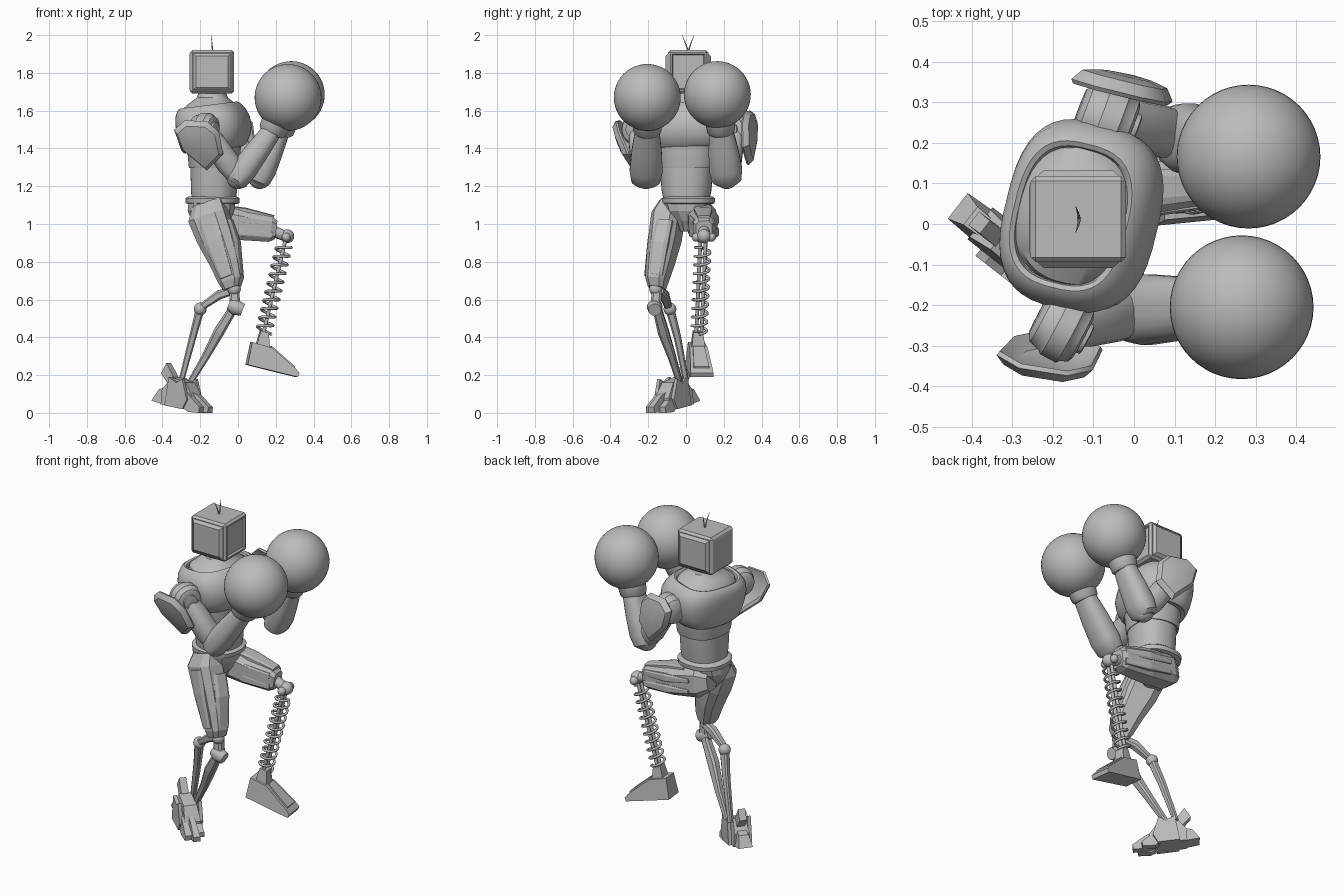
import bpy, bmesh, math
from mathutils import Vector, Matrix

old = bpy.data.objects.get("Cube")
if old:
    bpy.data.objects.remove(old)

grey = bpy.data.materials.new("plain grey")
grey.use_nodes = True
grey.diffuse_color = (0.5, 0.5, 0.5, 1)
grey.node_tree.nodes["Principled BSDF"].inputs["Base Color"].default_value = (0.5, 0.5, 0.5, 1)


def finish(name, bm, smooth=False):
    bmesh.ops.recalc_face_normals(bm, faces=bm.faces)
    mesh = bpy.data.meshes.new(name)
    bm.to_mesh(mesh)
    bm.free()
    mesh.materials.append(grey)
    ob = bpy.data.objects.new(name, mesh)
    bpy.context.collection.objects.link(ob)
    if smooth:
        bpy.ops.object.select_all(action='DESELECT')
        ob.select_set(True)
        bpy.context.view_layer.objects.active = ob
        bpy.ops.object.shade_smooth_by_angle(angle=math.radians(38))
    return ob


def skin(bm, rings):
    for a, b in zip(rings, rings[1:]):
        n = len(a)
        for i in range(n):
            bm.faces.new((a[i], a[(i + 1) % n], b[(i + 1) % n], b[i]))
    bm.faces.new(rings[0])
    bm.faces.new(rings[-1])


def tube(name, path, radii, sides=24, power=2.0, yaw=0.0, smooth=True):
    """Loft superellipse sections, radii (across, sideways), along a path."""
    bm = bmesh.new()
    pts = [Vector(p) for p in path]
    t = (pts[-1] - pts[0]).normalized()
    side = Vector((0, 1, 0))
    side.rotate(Matrix.Rotation(yaw, 3, 'Z'))
    v = (side - t * side.dot(t)).normalized()
    u = v.cross(t)
    rings = []
    for p, r in zip(pts, radii):
        a, b = r if isinstance(r, tuple) else (r, r)
        ring = []
        for i in range(sides):
            w = 2 * math.pi * (i + 0.5) / sides
            c, s = math.cos(w), math.sin(w)
            c = math.copysign(abs(c) ** (2 / power), c)
            s = math.copysign(abs(s) ** (2 / power), s)
            ring.append(bm.verts.new(p + u * a * c + v * b * s))
        rings.append(ring)
    skin(bm, rings)
    return finish(name, bm, smooth)


def stack(name, y, rows, **kw):
    """Upright loft from rows of (height, back x, front x, half width)."""
    return tube(name, [((b + f) / 2, y, z) for z, b, f, w in rows],
                [((f - b) / 2, w) for z, b, f, w in rows], **kw)


def ball(name, centre, radius, seg=24):
    bm = bmesh.new()
    bmesh.ops.create_uvsphere(bm, u_segments=seg, v_segments=seg // 2, radius=radius,
                              matrix=Matrix.Translation(centre))
    return finish(name, bm, True)


def prism(name, profile, origin, yaw, w0, w1, shift=0.0):
    """Side profile (forward, height) with a width that changes to the top."""
    bm = bmesh.new()
    top = max(p[1] for p in profile)
    low = min(p[1] for p in profile)
    place = Matrix.Translation(origin) @ Matrix.Rotation(yaw, 4, 'Z')
    rings = []
    for sign in (-1, 1):
        ring = []
        for f, z in profile:
            w = w0 + (w1 - w0) * (z - low) / (top - low)
            ring.append(bm.verts.new(place @ Vector((f, shift + sign * w / 2, z))))
        rings.append(ring)
    skin(bm, rings)
    return finish(name, bm)


# Head: chamfered box with a recessed screen and raised side panels
bm = bmesh.new()
bmesh.ops.create_cube(bm, size=1, matrix=Matrix.Translation((-0.137, 0.012, 1.806))
                      @ Matrix.Diagonal((0.234, 0.212, 0.228, 1)))
bmesh.ops.bevel(bm, geom=bm.edges[:], offset=0.012, segments=1, affect='EDGES')
for f in [f for f in bm.faces if f.calc_area() > 0.02]:
    n = f.normal.copy()
    if abs(n.y) > 0.9:
        bmesh.ops.inset_region(bm, faces=[f], thickness=0.006)
        bmesh.ops.inset_region(bm, faces=[f], thickness=0.022, depth=0.014)
    elif n.x > 0.9:
        bmesh.ops.inset_region(bm, faces=[f], thickness=0.012)
        bmesh.ops.inset_region(bm, faces=[f], thickness=0.006, depth=-0.012)
    elif n.x < -0.9:
        bmesh.ops.inset_region(bm, faces=[f], thickness=0.025, depth=0.004)
finish("head", bm)
for side, tip in (("left", 0.042), ("right", -0.02)):
    tube(side + "_antenna", [(-0.135, 0.012, 1.915), (-0.137, 0.012 + (tip - 0.012) * 0.4, 1.95),
                             (-0.143, tip, 2.0)], [0.004, 0.003, 0.001], sides=6)

# Torso, yawed slightly to the right; the yoke slopes down to the front
TURN = math.radians(-14)
stack("neck", 0.02, [(1.57, -.295, .02, .18), (1.615, -.28, .0, .168), (1.645, -.245, -.025, .125),
                     (1.67, -.215, -.055, .085), (1.69, -.21, -.062, .078), (1.72, -.21, -.062, .078)],
      sides=40, power=2.3, yaw=TURN)
stack("chest_armour", 0.02, [(1.40, -.26, 0, .16), (1.393, -.275, .02, .18), (1.41, -.29, .038, .2),
                             (1.45, -.303, .056, .218), (1.5, -.314, .062, .23), (1.55, -.32, .05, .234),
                             (1.59, -.32, .028, .222), (1.622, -.31, .0, .196),
                             (1.63, -.298, -.014, .182), (1.624, -.286, -.022, .17), (1.6, -.28, -.03, .165)],
      sides=40, power=2.8, yaw=TURN)
stack("ribs", 0.008, [(1.30, -.25, -.005, .14), (1.296, -.257, .005, .146), (1.31, -.26, .008, .15),
                      (1.42, -.27, .015, .165)], sides=32, power=2.4, yaw=TURN / 2)
stack("abdomen", 0.003, [(1.12, -.245, -.012, .12), (1.18, -.248, -.006, .132),
                         (1.32, -.252, .0, .142)], sides=32, power=2.3, yaw=TURN / 2)
stack("belt", 0.012, [(1.105, -.26, -.01, .125), (1.11, -.277, .007, .14), (1.135, -.28, .01, .143),
                      (1.145, -.265, -.005, .13)], sides=32, power=2.3)
stack("pelvis", 0.0, [(0.96, -.2, -.08, .03), (1.02, -.25, -.04, .06), (1.07, -.27, -.015, .115),
                      (1.115, -.265, -.01, .13)], sides=12, power=2.6, smooth=False)


# Arms: barrel shoulder, upper arm, forearm, round glove
def arm(tag, back, front, elbow, wrist, glove):
    back, front, elbow = Vector(back), Vector(front), Vector(elbow)
    wrist, glove = Vector(wrist), Vector(glove)
    span = front - back
    tube(tag + "_shoulder", [back + span * k for k in (0, .1, .35, .4, .75, .8, .95, 1)],
         [.05, .07, .08, .086, .086, .078, .07, .055], sides=28)
    tube(tag + "_shoulder_cap", [front - span * .05, front + span * .08, front + span * .1],
         [.042, .04, .032], sides=20)
    mid = back.lerp(front, 0.55)
    tube(tag + "_shoulder_link", [(-0.13, 0.02, 1.5), mid], [.06, .05], yaw=math.pi / 2)
    tube(tag + "_upper_arm", [mid.lerp(elbow, k) for k in (0, .3, .7, 1)],
         [.05, .062, .066, .05], sides=16, power=2.4)
    ball(tag + "_elbow", elbow, 0.06)
    low = elbow + (elbow - wrist) * 0.12
    tube(tag + "_forearm", [low.lerp(wrist, k) for k in (0, .06, .25, .6, 1)],
         [(.045, .055), (.062, .078), (.07, .088), (.064, .08), (.052, .064)], sides=20, power=2.5)
    out = (glove - wrist).normalized()
    tube(tag + "_glove_cuff", [wrist - out * .025, wrist - out * .01, wrist + out * .03,
                               wrist + out * .06, wrist + out * .1],
         [.06, .074, .078, .088, .125], sides=28)
    ball(tag + "_glove", glove, 0.177, 48)


arm("right", (-0.235, -0.222, 1.505), (-0.125, -0.28, 1.5), (0.0, -0.212, 1.245),
    (0.185, -0.205, 1.5), (0.265, -0.205, 1.67))
arm("left", (-0.135, 0.285, 1.505), (-0.005, 0.235, 1.5), (0.115, 0.215, 1.245),
    (0.225, 0.185, 1.5), (0.282, 0.166, 1.685))

# Shoulder guards: hollow faceted shields
SHIELD = [(-.13, .08), (-.07, .135), (.05, .13), (.11, .07), (.125, -.06), (.03, -.155), (-.1, -.03)]


def guard(name, centre, yaw, lean, flip):
    bm = bmesh.new()
    place = (Matrix.Translation(centre) @ Matrix.Rotation(math.radians(yaw), 4, 'Z')
             @ Matrix.Rotation(math.radians(lean), 4, 'X'))
    rings = [[bm.verts.new(place @ Vector((x * k, flip * d, z * k))) for x, z in SHIELD]
             for k, d in ((.6, .032), (.95, .002), (1, .012), (.84, .04), (.5, .05))]
    skin(bm, rings)
    return finish(name, bm, True)


guard("right_shoulder_guard", (-0.203, -0.302, 1.43), -10, 24, -1)
guard("left_shoulder_guard", (-0.03, 0.318, 1.465), -14, 3, 1)

# Thighs: chamfered shells with long panels
BOX = dict(sides=8, power=3.4, smooth=False)
LEG = dict(BOX, yaw=math.radians(-18))
tube("right_thigh", [(-0.16, -0.075, 1.11), (-0.155, -0.095, 1.04), (-0.115, -0.11, 0.93),
                     (-0.065, -0.135, 0.8), (-0.035, -0.155, 0.70), (-0.03, -0.155, 0.66)],
     [(.085, .055), (.108, .078), (.102, .078), (.082, .068), (.066, .055), (.045, .045)], **LEG)
tube("right_thigh_front_panel", [(-0.055, -0.11, 1.02), (-0.025, -0.135, 0.9), (0.0, -0.16, 0.73)],
     [(.025, .045), (.035, .05), (.025, .042)], **LEG)
tube("right_thigh_side_panel", [(-0.165, -0.155, 1.03), (-0.125, -0.175, 0.9), (-0.06, -0.195, 0.72)],
     [(.055, .02), (.055, .022), (.038, .022)], **LEG)
tube("left_thigh", [(-0.22, 0.07, 1.03), (-0.16, 0.08, 1.025), (0.0, 0.09, 0.996), (0.17, 0.095, 0.972),
                    (0.2, 0.095, 0.968)],
     [(.055, .05), (.092, .08), (.084, .08), (.07, .06), (.052, .045)], **BOX)
for tag, y in (("outer", 0.16), ("inner", 0.03)):
    for k, z in enumerate((1.04, 0.975)):
        tube("left_thigh_%s_rail_%d" % (tag, k + 1),
             [(-0.13, y, z), (0.02, y, z - 0.017), (0.18, 0.095 + (y - 0.095) * .7, z - 0.035)],
             [(.012, .008), (.026, .016), (.018, .012)], **BOX)
tube("left_thigh_top_panel", [(-0.08, 0.09, 1.09), (0.04, 0.09, 1.073), (0.19, 0.095, 1.035)],
     [(.012, .05), (.014, .05), (.012, .034)], **BOX)

# Right shin: knee, twin struts and a rear joint
ball("right_knee", (-0.02, -0.16, 0.655), 0.035)
tube("right_knee_bracket", [(-0.02, -0.155, 0.66), (-0.015, -0.16, 0.56)], [.026, .03], **BOX)
tube("right_knee_hub", [(-0.05, -0.165, 0.575), (-0.015, -0.165, 0.56), (0.025, -0.165, 0.545)],
     [.03, .042, .034], sides=16)
tube("right_knee_bar", [(-0.02, -0.14, 0.65), (-0.1, -0.115, 0.625), (-0.2, -0.09, 0.555)],
     [.022, .026, .018], **BOX)
ball("right_rear_joint", (-0.2, -0.085, 0.55), 0.034)
tube("right_rear_strut", [(-0.2, -0.085, 0.55), (-0.24, -0.045, 0.4), (-0.3, 0.0, 0.17)],
     [.024, .02, .015], **BOX)
tube("right_front_strut", [(-0.02, -0.155, 0.56), (-0.1, -0.12, 0.43), (-0.17, -0.075, 0.3),
                           (-0.26, -0.03, 0.15)], [.024, .03, .022, .016], **BOX)

# Right foot: sole, toes, cheek plates and heel spur
BASE, AIM = (-0.3, -0.06, 0), math.radians(-38)
prism("right_foot", [(-.1, .045), (.1, .02), (.11, .08), (.06, .16), (-.04, .19), (-.1, .12)],
      BASE, AIM, 0.105, 0.07)
for tag, s, tip in (("outer", -0.042, .165), ("middle", -0.004, .195), ("inner", 0.034, .145)):
    prism("right_%s_toe" % tag, [(.05, .03), (tip - .07, .005), (tip, 0), (tip + .005, .03),
                                 (tip - .065, .09), (.05, .13)], BASE, AIM, 0.042, 0.028, s)
for tag, s in (("left", 0.056), ("right", -0.06)):
    prism(tag + "_cheek_plate", [(-.06, .04), (.06, .02), (.09, .07), (.06, .18), (.02, .16), (-.03, .19)],
          BASE, AIM, 0.02, 0.02, s)
prism("right_heel", [(-.17, .065), (-.07, .04), (-.06, .14), (-.13, .125)], BASE, AIM, 0.09, 0.05)
prism("right_heel_spur", [(-.12, .21), (-.07, .15), (-.035, .19), (-.085, .265)], BASE, AIM, 0.045, 0.04)

# Left shin: knee joint, spring and rods
ball("left_knee", (0.26, 0.095, 0.935), 0.037)
tube("left_knee_link", [(0.18, 0.095, 0.965), (0.25, 0.095, 0.935)], [.032, .028], sides=12)
for k, y in enumerate((0.055, 0.135)):
    ball("left_knee_bolt_%d" % (k + 1), (0.255, y, 0.93), 0.024, 12)
TOP, END = Vector((0.25, 0.09, 0.91)), Vector((0.132, 0.068, 0.41))
for k, y in enumerate((-0.014, 0.014)):
    tube("left_shin_rod_%d" % (k + 1), [END + Vector((0, y, 0)), TOP + Vector((0, y, 0))],
         [.01, .01], sides=10)
axis = (TOP - END).normalized()
v = (Vector((0, 1, 0)) - axis * axis.y).normalized()
u = v.cross(axis)
data = bpy.data.curves.new("left_shin_spring", 'CURVE')
data.dimensions = '3D'
data.bevel_depth = 0.0075
data.bevel_resolution = 1
data.use_fill_caps = True
data.materials.append(grey)
TURNS, STEP = 10, 20
line = data.splines.new('POLY')
line.points.add(TURNS * STEP)
for i, pt in enumerate(line.points):
    w = 2 * math.pi * i / STEP
    p = END.lerp(TOP, 0.03 + 0.92 * i / (TURNS * STEP)) + (u * math.cos(w) + v * math.sin(w)) * 0.04
    pt.co = (*p, 1)
bpy.context.collection.objects.link(bpy.data.objects.new("left_shin_spring", data))

# Left foot: wedge with an ankle block and raised top plate
FOOT, SPLAY = (0.13, 0.062, 0), math.radians(7)
prism("left_foot", [(-.085, .255), (.18, .19), (.19, .21), (.17, .235), (.045, .345), (-.06, .375)],
      FOOT, SPLAY, 0.125, 0.09)
prism("left_foot_top_plate", [(.04, .34), (.165, .23), (.17, .245), (.045, .355)],
      FOOT, SPLAY, 0.085, 0.06)
prism("left_ankle", [(-.035, .355), (.035, .345), (.03, .425), (-.012, .435)], FOOT, SPLAY, 0.07, 0.05)
